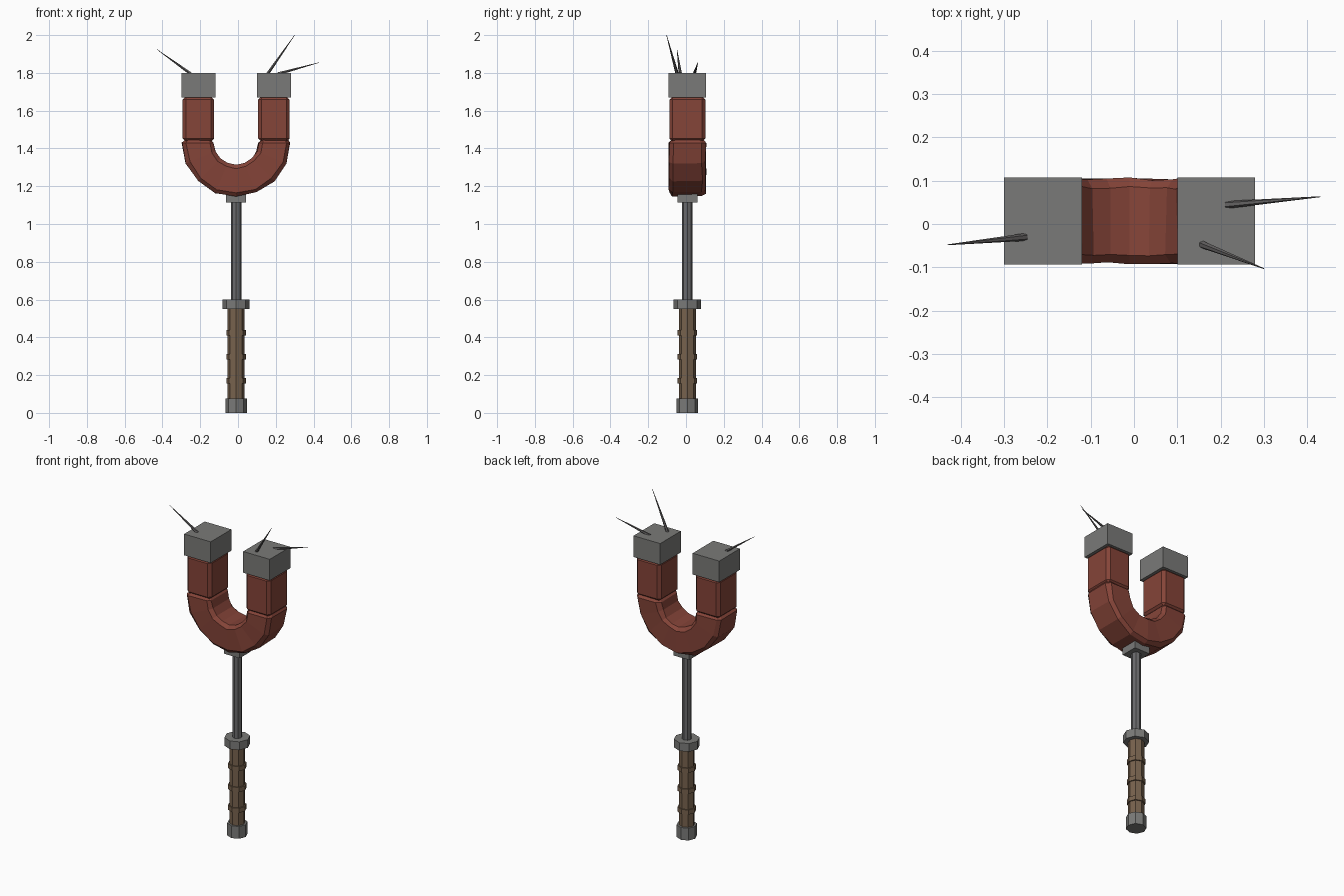
import bpy, bmesh, math, random
from mathutils import Vector

if "Cube" in bpy.data.objects:
    bpy.data.objects.remove(bpy.data.objects["Cube"])

random.seed(4)
CX, CY = -0.01, 0.007          # axis of the handle and horseshoe
ARC_Z = 1.43                   # centre height of the bend


def material(name, col):
    m = bpy.data.materials.new(name)
    m.diffuse_color = (*col, 1)
    m.use_nodes = True
    m.node_tree.nodes["Principled BSDF"].inputs["Base Color"].default_value = m.diffuse_color
    return m


STEEL = material("grey steel", (0.195, 0.195, 0.188))
ROD = material("dark steel", (0.145, 0.145, 0.15))
RED = material("dull red paint", (0.235, 0.058, 0.040))
LEATHER = material("brown leather", (0.185, 0.122, 0.075))
WIRE = material("spike metal", (0.12, 0.115, 0.115))


def finish(name, bm, mat):
    bmesh.ops.recalc_face_normals(bm, faces=bm.faces)
    me = bpy.data.meshes.new(name)
    bm.to_mesh(me)
    bm.free()
    ob = bpy.data.objects.new(name, me)
    bpy.context.collection.objects.link(ob)
    me.materials.append(mat)
    return ob


def cone(name, a, b, r1, r2, mat, sides=8):
    """Flat-sided cylinder or cone from point a to point b."""
    a, b = Vector(a), Vector(b)
    d = b - a
    bm = bmesh.new()
    bmesh.ops.create_cone(bm, cap_ends=True, segments=sides, radius1=r1,
                          radius2=r2, depth=d.length)
    q = Vector((0, 0, 1)).rotation_difference(d)
    for v in bm.verts:
        v.co = q @ v.co + (a + b) / 2
    return finish(name, bm, mat)


def post(name, z0, z1, r, mat):
    return cone(name, (CX, CY, z0), (CX, CY, z1), r, r, mat)


def box(name, x0, x1, y0, y1, z0, z1, mat, bevel=0.0):
    bm = bmesh.new()
    bmesh.ops.create_cube(bm, size=1)
    for v in bm.verts:
        v.co = ((x0 + x1) / 2 + v.co.x * (x1 - x0),
                (y0 + y1) / 2 + v.co.y * (y1 - y0),
                (z0 + z1) / 2 + v.co.z * (z1 - z0))
    if bevel:
        bmesh.ops.bevel(bm, geom=bm.edges[:], offset=bevel, segments=1,
                        affect='EDGES', profile=0.5)
    return finish(name, bm, mat)


# Handle: pommel, grip, grip bands, collar, shaft, socket
post("pommel", 0, 0.075, 0.057, STEEL)
post("grip", 0.07, 0.555, 0.045, LEATHER)
for i, z in enumerate((0.17, 0.297, 0.425)):
    post(f"grip_band_{i + 1}", z - 0.014, z + 0.014, 0.052, LEATHER)
post("collar", 0.55, 0.60, 0.072, STEEL)
post("shaft", 0.59, 1.13, 0.028, ROD)
box("socket", CX - 0.053, CX + 0.053, CY - 0.053, CY + 0.053, 1.113, 1.165, STEEL)

# Horseshoe bend: chamfered rectangle swept round a half circle, slightly dented
bm = bmesh.new()
W, H, C = 0.084, 0.097, 0.02
section = [(W, H - C), (W - C, H), (C - W, H), (-W, H - C),
           (-W, C - H), (C - W, -H), (W - C, -H), (W, C - H)]
stations = [(math.pi * (1 + i / 8), 1.0, 0.0) for i in range(9)]
stations = [(math.pi, 0.86, 0.014)] + stations + [(2 * math.pi, 0.86, 0.014)]
rings = []
for ang, s, lift in stations:
    ring = []
    for u, v in section:
        j = random.uniform(-0.004, 0.004)
        r = 0.202 + u * s + j
        y = v * s + random.uniform(-0.004, 0.004)
        ring.append(bm.verts.new((CX + r * math.cos(ang), CY + y,
                                  ARC_Z + r * math.sin(ang) + lift)))
    rings.append(ring)
for p, q in zip(rings, rings[1:]):
    for k in range(8):
        n = (k + 1) % 8
        bm.faces.new((p[k], p[n], q[n], q[k]))
bm.faces.new(rings[0])
bm.faces.new(rings[-1])
finish("horseshoe_bend", bm, RED)

# Two arms with square steel poles
for side, s in (("left", -1), ("right", 1)):
    x = CX + s * 0.2
    box(f"{side}_arm", x - 0.083, x + 0.083, CY - 0.095, CY + 0.095,
        1.435, 1.675, RED, 0.017)
    box(f"{side}_pole", x - 0.09, x + 0.09, CY - 0.1, CY + 0.1, 1.67, 1.80, STEEL)

# Spikes stuck to the poles
for i, (a, b) in enumerate((
        ((-0.25, -0.03, 1.795), (-0.43, -0.048, 1.925)),
        ((0.157, -0.047, 1.795), (0.30, -0.103, 2.0)),
        ((0.212, 0.044, 1.795), (0.43, 0.063, 1.855)))):
    cone(f"spike_{i + 1}", a, b, 0.009, 0.001, WIRE, 6)
